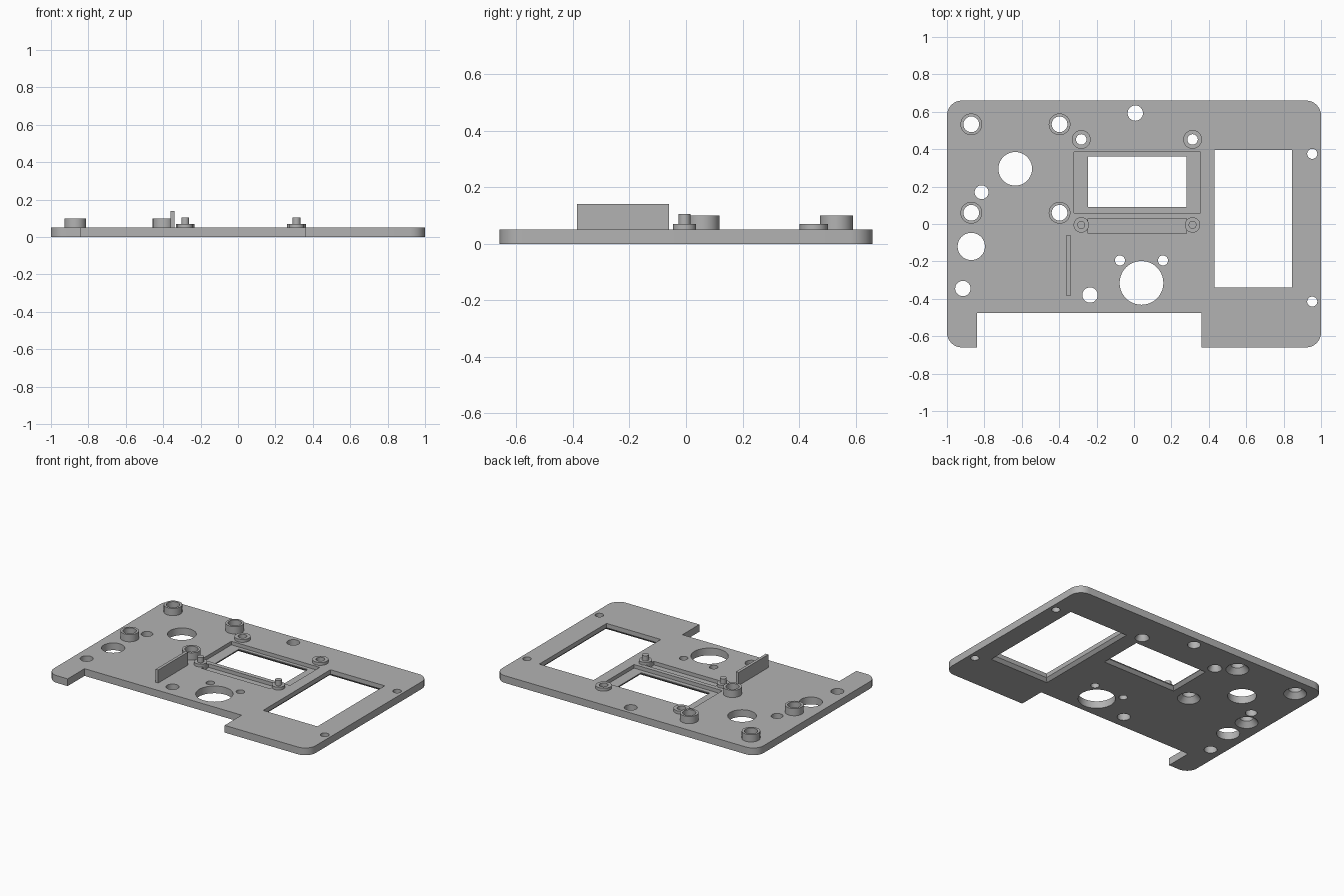
import bpy, bmesh, math

cube = bpy.data.objects.get("Cube")
if cube:
    bpy.data.objects.remove(cube)

grey = bpy.data.materials.new("plain grey")
grey.use_nodes = True
COLOUR = (0.45, 0.45, 0.45, 1)
grey.diffuse_color = COLOUR
grey.node_tree.nodes["Principled BSDF"].inputs["Base Color"].default_value = COLOUR

TOP = 0.05     # plate thickness
FLOOR = 0.025  # floor of the recesses
LOW, HIGH = -0.02, TOP + 0.02


def make(name, bm):
    bmesh.ops.recalc_face_normals(bm, faces=bm.faces[:])
    mesh = bpy.data.meshes.new(name)
    bm.to_mesh(mesh)
    bm.free()
    mesh.materials.append(grey)
    ob = bpy.data.objects.new(name, mesh)
    bpy.context.collection.objects.link(ob)
    return ob


def block(name, x0, x1, y0, y1, z0, z1, flare=0):
    """Box whose lower face is widened by flare."""
    bm = bmesh.new()
    rings = []
    for z, f in ((z0, flare), (z1, 0)):
        rings.append([bm.verts.new(p) for p in (
            (x0 - f, y0 - f, z), (x1 + f, y0 - f, z),
            (x1 + f, y1 + f, z), (x0 - f, y1 + f, z))])
    bm.faces.new(rings[0])
    bm.faces.new(rings[1])
    for i in range(4):
        j = (i + 1) % 4
        bm.faces.new((rings[0][i], rings[0][j], rings[1][j], rings[1][i]))
    return make(name, bm)


def lathe(name, x, y, profile, tube=False, n=40):
    """Turned part: solid with end caps, or a closed ring when tube is set."""
    bm = bmesh.new()
    rings = [[bm.verts.new((x + r * math.cos(math.tau * i / n),
                            y + r * math.sin(math.tau * i / n), z))
              for i in range(n)] for r, z in profile]
    pairs = list(zip(rings, rings[1:]))
    if tube:
        pairs.append((rings[-1], rings[0]))
    else:
        bm.faces.new(rings[0])
        bm.faces.new(rings[-1])
    for a, b in pairs:
        for i in range(n):
            j = (i + 1) % n
            bm.faces.new((a[i], a[j], b[j], b[i]))
    return make(name, bm)


def smooth(ob):
    bpy.ops.object.select_all(action='DESELECT')
    ob.select_set(True)
    bpy.context.view_layer.objects.active = ob
    bpy.ops.object.shade_smooth_by_angle(angle=math.radians(30))


def cut(ob, cutter):
    mod = ob.modifiers.new("cut", 'BOOLEAN')
    mod.operation, mod.solver, mod.object = 'DIFFERENCE', 'EXACT', cutter
    bpy.context.view_layer.objects.active = ob
    bpy.ops.object.modifier_apply(modifier=mod.name)
    bpy.data.objects.remove(cutter)


# Base plate with rounded outer corners
plate = block("base_plate", -1, 1, -0.66, 0.66, 0, TOP)
bm = bmesh.new()
bm.from_mesh(plate.data)
upright = [e for e in bm.edges if abs(e.verts[0].co.z - e.verts[1].co.z) > 0.01]
bmesh.ops.bevel(bm, geom=upright, offset=0.08, segments=8, profile=0.5, affect='EDGES')
bm.to_mesh(plate.data)
bm.free()

# Front notch, large opening, display recess with window, and slot
cut(plate, block("notch", -0.84, 0.36, -0.8, -0.475, LOW, HIGH))
cut(plate, block("large_opening", 0.43, 0.845, -0.34, 0.395, LOW, HIGH))
cut(plate, block("large_opening_flare", 0.43, 0.845, -0.34, 0.395, -0.01, 0.02, 0.03))
cut(plate, block("display_recess", -0.32, 0.355, 0.06, 0.385, FLOOR, HIGH))
cut(plate, block("display_window", -0.245, 0.28, 0.09, 0.36, LOW, HIGH))
cut(plate, block("display_flare", -0.245, 0.28, 0.09, 0.36, -0.01, 0.02, 0.03))
cut(plate, block("slot", -0.245, 0.28, -0.05, 0.03, FLOOR, HIGH))

# Plain round holes
for x, y, r in ((-0.635, 0.295, 0.09), (-0.815, 0.17, 0.037), (-0.87, -0.12, 0.073),
                (-0.915, -0.345, 0.041), (-0.235, -0.38, 0.041), (0.04, -0.315, 0.117),
                (-0.075, -0.195, 0.027), (0.155, -0.195, 0.027), (0.007, 0.593, 0.041),
                (0.953, 0.375, 0.027), (0.953, -0.415, 0.027)):
    cut(plate, lathe("hole", x, y, [(r, LOW), (r, HIGH)]))


def bored_ring(name, x, y, outer, bore, height, sink):
    """Ring on the plate over a hole countersunk from below."""
    cut(plate, lathe("bore", x, y, [(sink, -0.01), (sink, 0), (bore, 0.035), (bore, HIGH)]))
    smooth(lathe(name, x, y, [(outer, TOP), (outer, height), (bore, height), (bore, TOP)], True))


# Four tall standoffs
for side, x in (("right", -0.87), ("left", -0.398)):
    for end, y in (("front", 0.06), ("back", 0.533)):
        bored_ring(f"standoff_{end}_{side}", x, y, 0.058, 0.042, 0.1, 0.072)

# Display mounts: bored rings at the back, shouldered pins at the front
for side, x in (("right", -0.282), ("left", 0.313)):
    bored_ring("display_ring_" + side, x, 0.452, 0.05, 0.028, 0.07, 0.045)
    smooth(lathe("display_pin_" + side, x, -0.005,
                 [(0.041, FLOOR), (0.041, 0.07), (0.021, 0.07), (0.021, 0.105)]))

# Upright fin
block("upright_fin", -0.36, -0.34, -0.385, -0.06, TOP, 0.14)

smooth(plate)
